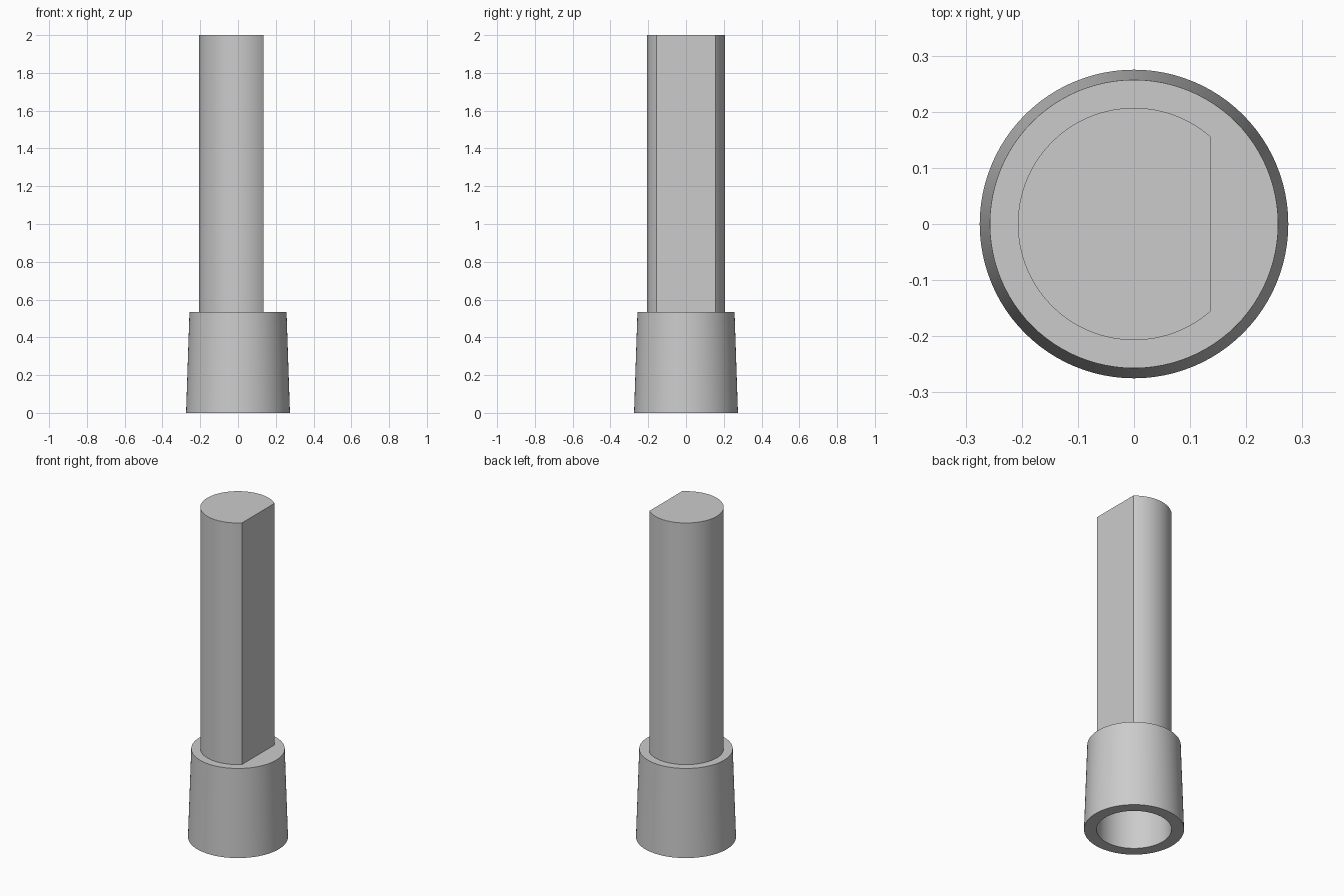
import bpy, bmesh, math

if "Cube" in bpy.data.objects:
    bpy.data.objects.remove(bpy.data.objects["Cube"])

SIDES = 96
COLLAR_TOP = 0.535

grey = bpy.data.materials.new("plain grey")
grey.diffuse_color = (0.6, 0.6, 0.6, 1)
grey.use_nodes = True
grey.node_tree.nodes["Principled BSDF"].inputs["Base Color"].default_value = grey.diffuse_color


def circle(radius, z):
    return [(radius * math.cos(2 * math.pi * i / SIDES),
             radius * math.sin(2 * math.pi * i / SIDES), z) for i in range(SIDES)]


def d_shape(radius, flat_x, z):
    # Round outline with a flat cut at +x
    a = math.acos(flat_x / radius)
    sweep = 2 * math.pi - 2 * a
    return [(radius * math.cos(a + sweep * i / SIDES),
             radius * math.sin(a + sweep * i / SIDES), z) for i in range(SIDES + 1)]


def loft(name, loops):
    # Skin a stack of matching loops and cap both ends
    bm = bmesh.new()
    rings = [[bm.verts.new(p) for p in loop] for loop in loops]
    n = len(rings[0])
    for a, b in zip(rings, rings[1:]):
        for i in range(n):
            j = (i + 1) % n
            bm.faces.new((a[i], a[j], b[j], b[i]))
    bm.faces.new(rings[0])
    bm.faces.new(rings[-1])
    bmesh.ops.recalc_face_normals(bm, faces=bm.faces)
    mesh = bpy.data.meshes.new(name)
    bm.to_mesh(mesh)
    bm.free()
    mesh.materials.append(grey)
    obj = bpy.data.objects.new(name, mesh)
    bpy.context.collection.objects.link(obj)
    bpy.ops.object.select_all(action='DESELECT')
    obj.select_set(True)
    bpy.context.view_layer.objects.active = obj
    bpy.ops.object.shade_smooth_by_angle(angle=math.radians(30))
    return obj


# Tapered collar with a round blind socket in its underside
loft("collar", [circle(0.206, 0.5), circle(0.206, 0), circle(0.275, 0),
                circle(0.257, COLLAR_TOP)])

# D-shaped shaft standing on the collar
loft("shaft", [d_shape(0.207, 0.136, COLLAR_TOP - 0.01), d_shape(0.207, 0.136, 2.0)])
